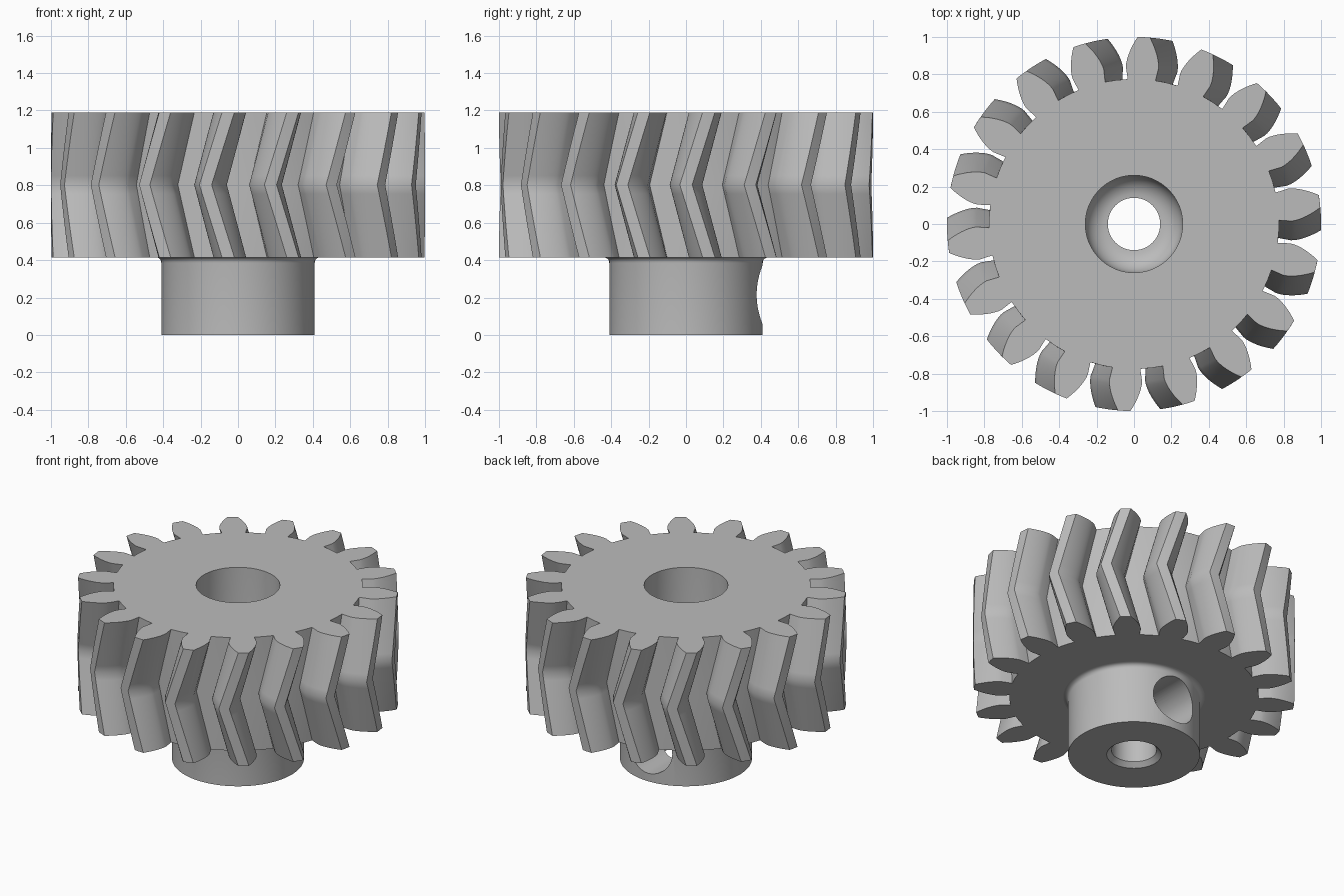
import bpy, bmesh, math
from math import sin, cos, tan, acos, radians, pi

if "Cube" in bpy.data.objects:
    bpy.data.objects.remove(bpy.data.objects["Cube"])

TEETH, TIP, PITCH, ROOT = 18, 1.0, 0.9, 0.775
BASE = PITCH * cos(radians(20.6))
Z_LOW, Z_TOP, TWIST = 0.415, 1.19, radians(7)

steel = bpy.data.materials.new("plain grey")
steel.use_nodes = True
grey = (0.5, 0.5, 0.5, 1)
steel.diffuse_color = grey
steel.node_tree.nodes["Principled BSDF"].inputs["Base Color"].default_value = grey


def stack_rings(name, rings):
    """Closed solid skinned through rings of equal point count, bottom to top."""
    bm = bmesh.new()
    loops = [[bm.verts.new(p) for p in ring] for ring in rings]
    n = len(loops[0])
    for low, high in zip(loops, loops[1:]):
        for i in range(n):
            j = (i + 1) % n
            bm.faces.new((low[i], low[j], high[j], high[i]))
    bm.faces.new(loops[0][::-1])
    bm.faces.new(loops[-1])
    mesh = bpy.data.meshes.new(name)
    bm.to_mesh(mesh)
    bm.free()
    mesh.materials.append(steel)
    obj = bpy.data.objects.new(name, mesh)
    bpy.context.collection.objects.link(obj)
    return obj


def lathe(name, profile, sides=96):
    return stack_rings(name, [[(r * cos(2 * pi * i / sides), r * sin(2 * pi * i / sides), z)
                               for i in range(sides)] for r, z in profile])


def arc(cx, cz, r, start, end, steps=8):
    angles = [radians(start + (end - start) * i / steps) for i in range(steps + 1)]
    return [(cx + r * cos(a), cz + r * sin(a)) for a in angles]


def involute(r):
    a = acos(min(1, BASE / r))
    return tan(a) - a


# Tooth outline: (radius, half angle) up one involute flank
flank = [(ROOT, radians(5.5))]
for k in range(9):
    r = BASE + (TIP - BASE) * k / 8
    flank.append((r, pi / 2 / TEETH + involute(PITCH) - involute(r)))
tooth = [(r, -a) for r, a in flank] + [(TIP, 0)] + [(r, a) for r, a in flank[::-1]]


def gear_ring(z, turn):
    pts = []
    for t in range(TEETH):
        mid = 2 * pi * t / TEETH + turn
        pts += [(r * cos(mid + a), r * sin(mid + a), z) for r, a in tooth]
        gap = mid + pi / TEETH
        pts.append((ROOT * cos(gap), ROOT * sin(gap), z))
    return pts


# Herringbone gear body: the twist reverses at mid height
STEPS = 16
gear = stack_rings("herringbone_gear", [
    gear_ring(Z_LOW + (Z_TOP - Z_LOW) * s / STEPS, TWIST * abs(2 * s / STEPS - 1))
    for s in range(STEPS + 1)])

# Hub with a small fillet under the gear
hub = lathe("hub", [(0.41, 0)] + arc(0.44, Z_LOW - 0.03, 0.03, 180, 90, 5) + [(0.44, 0.5)])

# Bore: chamfered at the bottom, rounded step up to the wide upper part
bore = lathe("bore_cutter", [(0.2, -0.03), (0.17, 0), (0.14, 0.03)]
             + arc(0.14, 0.56, 0.12, -90, 0) + [(0.26, 1.3)])

# Set screw hole entering the hub from the back
bpy.ops.mesh.primitive_cylinder_add(vertices=64, radius=0.16, depth=0.4,
                                    location=(0, 0.3, 0.215), rotation=(pi / 2, 0, 0))
screw_hole = bpy.context.object
screw_hole.data.materials.append(steel)

bpy.context.view_layer.objects.active = gear
for tool, op in ((hub, 'UNION'), (bore, 'DIFFERENCE'), (screw_hole, 'DIFFERENCE')):
    mod = gear.modifiers.new(op, 'BOOLEAN')
    mod.operation, mod.object, mod.solver = op, tool, 'EXACT'
    bpy.ops.object.modifier_apply(modifier=mod.name)
    bpy.data.objects.remove(tool)

# Smooth flanks and round walls, flat end faces
bpy.ops.object.select_all(action='DESELECT')
gear.select_set(True)
bpy.ops.object.shade_smooth_by_angle(angle=radians(40))
for face in gear.data.polygons:
    if abs(face.normal.z) > 0.999:
        face.use_smooth = False
